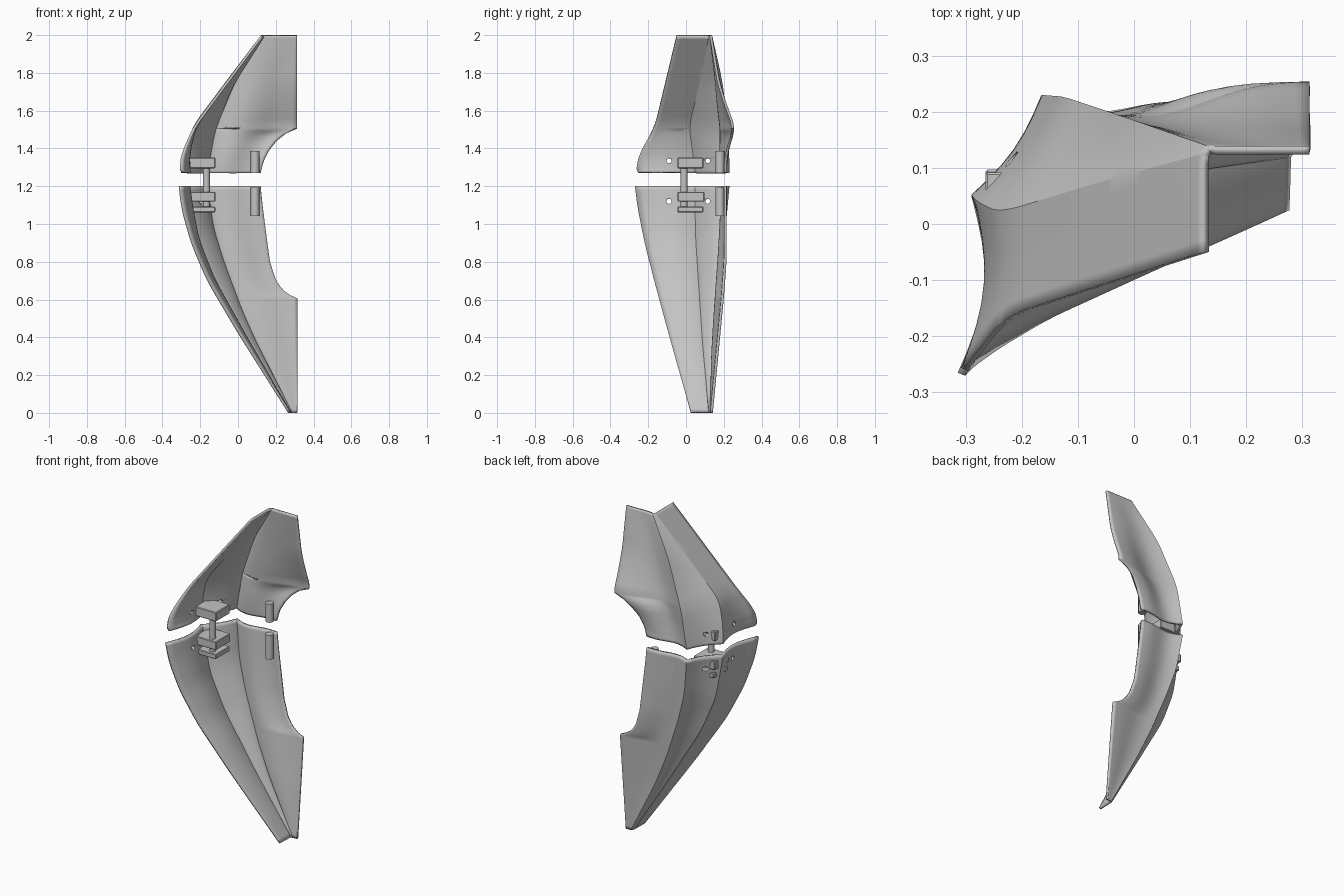
import bpy, bmesh, math
from mathutils import Vector

cube = bpy.data.objects.get("Cube")
if cube:
    bpy.data.objects.remove(cube, do_unlink=True)

grey = bpy.data.materials.new("plain_grey")
grey.use_nodes = True
grey.diffuse_color = (0.55, 0.55, 0.55, 1)
grey.node_tree.nodes["Principled BSDF"].inputs["Base Color"].default_value = (0.55, 0.55, 0.55, 1)


def linear(table, z):
    """Straight interpolation of (z, value...) rows."""
    for a, b in zip(table, table[1:]):
        if z <= b[0]:
            t = max(0, (z - a[0]) / (b[0] - a[0]))
            return [p + (q - p) * t for p, q in zip(a[1:], b[1:])]
    return list(table[-1][1:])


def smooth(table, z, r=0.05):
    """Interpolation with softened corners; ends stay exact."""
    r = min(r, z - table[0][0], table[-1][0] - z)
    offs = [k * r / 3 for k in range(-3, 4)]
    rows = [linear(table, z + o) for o in offs]
    return [sum(c) / len(rows) for c in zip(*rows)]


def finish(obj, angle=30):
    obj.data.materials.append(grey)
    bpy.ops.object.select_all(action="DESELECT")
    obj.select_set(True)
    bpy.context.view_layer.objects.active = obj
    bpy.ops.object.shade_smooth_by_angle(angle=math.radians(angle))


def from_bmesh(name, bm):
    mesh = bpy.data.meshes.new(name)
    bm.to_mesh(mesh)
    bm.free()
    obj = bpy.data.objects.new(name, mesh)
    bpy.context.collection.objects.link(obj)
    return obj


def cylinder(name, centre, radius, length, along_x=False):
    rot = (0, math.pi / 2, 0) if along_x else (0, 0, 0)
    bpy.ops.mesh.primitive_cylinder_add(vertices=24, radius=radius, depth=length,
                                        location=centre, rotation=rot)
    obj = bpy.context.object
    obj.name = name
    finish(obj)
    return obj


def block(name, lo, hi):
    """Box between two corners, with small bevels."""
    lo, hi = Vector(lo), Vector(hi)
    bm = bmesh.new()
    bmesh.ops.create_cube(bm, size=1)
    for v in bm.verts:
        v.co = (lo + hi) / 2 + Vector(a * b for a, b in zip(v.co, hi - lo))
    bmesh.ops.bevel(bm, geom=bm.edges[:], offset=0.004, segments=1, affect="EDGES")
    finish(from_bmesh(name, bm))


def shell(name, rails, side_x, side_y, sags, corner_z):
    """Loft three panels between four rails, then thicken inwards."""
    z0, z1 = rails[0][0][0], rails[0][-1][0]
    levels = sorted({z0 + (z1 - z0) * i / 56 for i in range(57)} | {corner_z})
    bm = bmesh.new()
    rows = []
    for z in levels:
        pts = [Vector(smooth(r, z)) for r in rails]
        pts.append(Vector((linear(side_x, z)[0], smooth(side_y, z)[0])))
        sag = smooth(sags, z)
        row = []
        for k, n in enumerate((8, 6, 16)):
            a, b = pts[k], pts[k + 1]
            inward = Vector((b.y - a.y, a.x - b.x)).normalized()
            for i in range(n + (k == 2)):
                s = i / n
                bend = math.sin(math.pi * s)
                if k == 2:
                    bend += 0.6 * math.sin(2 * math.pi * s)
                p = a.lerp(b, s) + inward * bend * sag[k]
                row.append(bm.verts.new((p.x, p.y, z)))
        rows.append(row)
    for lower, upper in zip(rows, rows[1:]):
        for j in range(len(lower) - 1):
            bm.faces.new((lower[j], upper[j], upper[j + 1], lower[j + 1]))
    obj = from_bmesh(name, bm)
    finish(obj, 22)
    mod = obj.modifiers.new("thickness", "SOLIDIFY")
    mod.thickness = 0.014
    mod.offset = -1
    return obj


# Upper panel: front edge, outer ridge and rear ridge as (z, x, y)
upper = shell(
    "upper_panel",
    [[(1.27, -.30, -.25), (1.30, -.314, -.262), (1.38, -.297, -.24), (1.52, -.235, -.165), (2, .122, -.05)],
     [(1.27, -.29, .052), (1.38, -.28, .04), (1.52, -.24, .02), (1.76, -.06, .075), (2, .122, .125)],
     [(1.27, -.165, .23), (1.5, -.125, .227), (1.77, -.015, .19), (2, .134, .138)]],
    [(1.27, .12), (1.33, .135), (1.39, .165), (1.44, .205), (1.48, .255), (1.505, .313), (2, .313)],
    [(1.27, .215), (1.35, .215), (1.44, .24), (1.505, .265), (1.62, .22), (1.75, .178), (2, .138)],
    [(1.27, .035, .015, .02), (1.52, .004, .01, .033), (1.75, 0, .004, .015), (2, 0, 0, 0)],
    1.505)

# Lower panel
lower = shell(
    "lower_panel",
    [[(0, .265, .025), (.42, 0, -.09), (.7, -.165, -.165), (.9, -.25, -.215), (1.08, -.3, -.25), (1.2, -.314, -.265)],
     [(0, .268, .125), (.36, .05, .092), (.7, -.15, .07), (.92, -.24, .055), (1.2, -.29, .05)],
     [(0, .28, .14), (.33, .11, .15), (.53, .02, .165), (.8, -.08, .19), (.98, -.135, .21), (1.2, -.165, .23)]],
    [(0, .313), (.605, .313), (.62, .275), (.65, .235), (.7, .2), (.8, .168), (1.1, .13), (1.2, .12)],
    [(0, .142), (.605, .2), (.8, .215), (1.2, .215)],
    [(0, 0, 0, 0), (.6, .022, .01, .01), (1.2, .035, .015, .018)],
    .605)

# Screw holes through each panel
for panel, z in ((upper, 1.335), (lower, 1.12)):
    for y in (-.09, .115):
        hole = cylinder("hole_cutter", (-.27, y, z), .013, .2, True)
        hole.hide_render = True
        hole.hide_viewport = True
        cut = panel.modifiers.new("hole", "BOOLEAN")
        cut.operation = "DIFFERENCE"
        cut.solver = "EXACT"
        cut.object = hole

# Hinge: post with clamps fixed to the panels
cylinder("hinge_post", (-.167, -.01, 1.2), .018, .28)
block("upper_hinge_clamp", (-.265, -.045, 1.295), (-.12, .092, 1.352))
block("lower_hinge_clamp", (-.265, -.045, 1.118), (-.12, .097, 1.17))
block("lower_hinge_plate", (-.255, -.045, 1.062), (-.12, .092, 1.092))

# Locating pins behind the side edge
cylinder("upper_pin", (.09, .18, 1.328), .023, .115)
cylinder("lower_pin", (.09, .18, 1.118), .023, .15)
